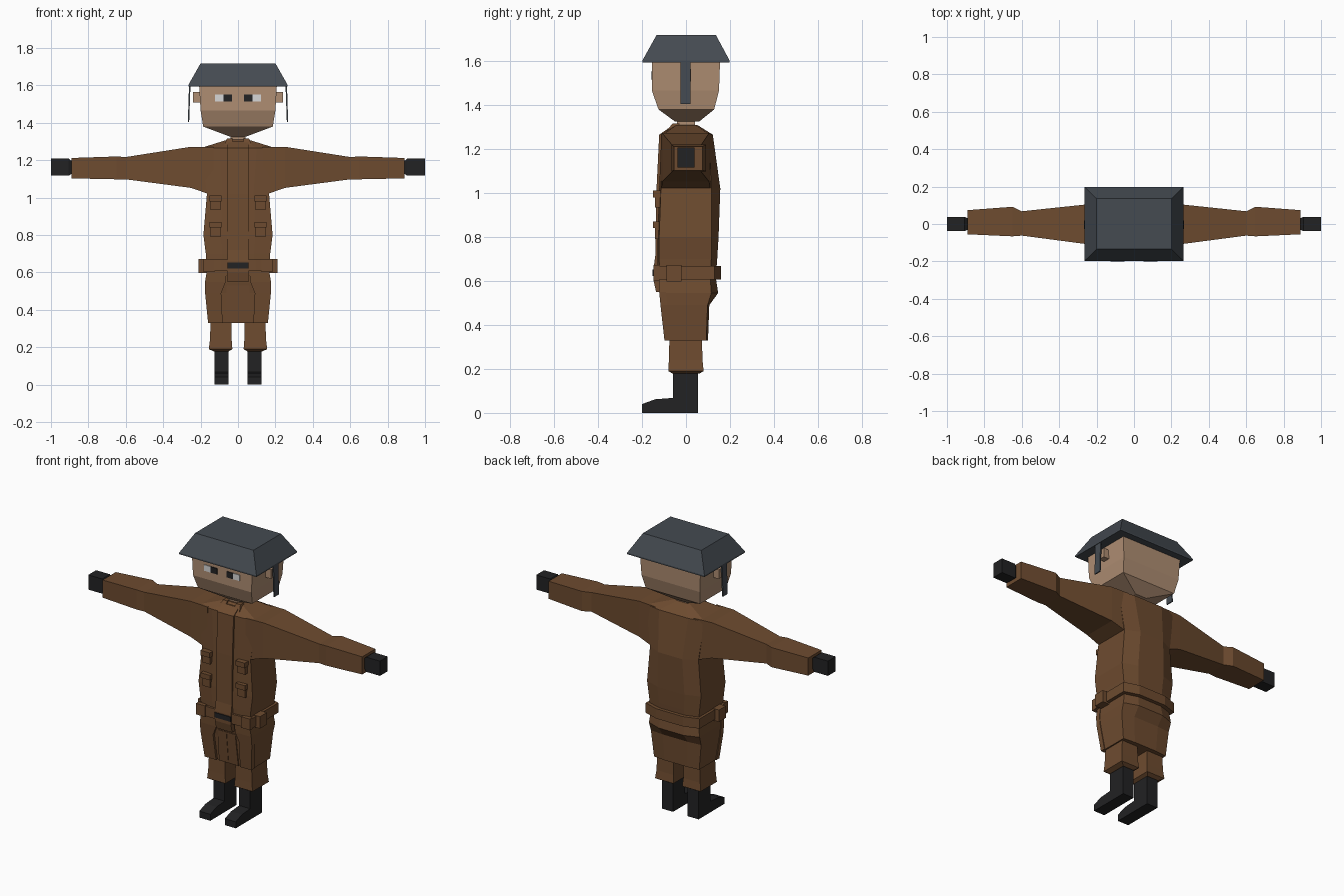
import bpy, bmesh

if "Cube" in bpy.data.objects:
    bpy.data.objects.remove(bpy.data.objects["Cube"])


def material(name, rgb):
    m = bpy.data.materials.new(name)
    m.diffuse_color = (*rgb, 1)
    m.use_nodes = True
    m.node_tree.nodes["Principled BSDF"].inputs["Base Color"].default_value = m.diffuse_color
    return m


BROWN = material("brown cloth", (0.155, 0.071, 0.029))
SKIN = material("skin", (0.43, 0.27, 0.17))
STEEL = material("helmet grey", (0.058, 0.069, 0.082))
BLACK = material("black leather", (0.016, 0.016, 0.017))
WHITE = material("eye white", (0.68, 0.68, 0.68))


def loft(name, rings, mat):
    """Skin equal-length rings of points and cap both ends."""
    bm = bmesh.new()
    vs = [[bm.verts.new(p) for p in r] for r in rings]
    n = len(vs[0])
    for a, b in zip(vs, vs[1:]):
        for i in range(n):
            j = (i + 1) % n
            bm.faces.new((a[i], a[j], b[j], b[i]))
    bm.faces.new(vs[0])
    bm.faces.new(vs[-1])
    bmesh.ops.recalc_face_normals(bm, faces=bm.faces)
    me = bpy.data.meshes.new(name)
    bm.to_mesh(me)
    bm.free()
    me.materials.append(mat)
    ob = bpy.data.objects.new(name, me)
    bpy.context.collection.objects.link(ob)
    return ob


def rect_z(z, x0, x1, y0, y1):
    return [(x0, y0, z), (x1, y0, z), (x1, y1, z), (x0, y1, z)]


def rect_x(x, y0, y1, z0, z1):
    return [(x, y0, z0), (x, y1, z0), (x, y1, z1), (x, y0, z1)]


def body_ring(z, w, yf, yb, side_back):
    """Flat front, straight sides, chamfered back."""
    return [(-w, yf + .008, z), (-w * .5, yf, z), (w * .5, yf, z), (w, yf + .008, z),
            (w, side_back, z), (w * .5, yb, z), (-w * .5, yb, z), (-w, side_back, z)]


def box(name, x0, x1, y0, y1, z0, z1, mat):
    return loft(name, [rect_z(z0, x0, x1, y0, y1), rect_z(z1, x0, x1, y0, y1)], mat)


def pair(name, rings, mat):
    """Build a part on both sides of the body."""
    for side, s in (("left", 1), ("right", -1)):
        loft(side + "_" + name, [[(s * x, y, z) for x, y, z in r] for r in rings], mat)


def box_pair(name, x0, x1, y0, y1, z0, z1, mat):
    pair(name, [rect_z(z0, x0, x1, y0, y1), rect_z(z1, x0, x1, y0, y1)], mat)


# Jacket
loft("jacket", [body_ring(*r) for r in (
    (.61, .165, -.128, .135, .112), (.70, .172, -.130, .142, .115),
    (.80, .185, -.130, .148, .117), (1.02, .166, -.122, .156, .115),
    (1.265, .20, -.112, .122, .105), (1.31, .055, -.05, .05, .04))], BROWN)

# Sleeves and hands
pair("sleeve", [rect_x(*r) for r in (
    (.13, -.113, .113, 1.01, 1.27), (.25, -.108, .105, 1.052, 1.272),
    (.60, -.062, .068, 1.098, 1.217), (.65, -.066, .092, 1.098, 1.220),
    (.89, -.055, .074, 1.103, 1.212))], BROWN)
pair("hand", [rect_x(*r) for r in (
    (.87, -.02, .02, 1.14, 1.18), (.905, -.038, .038, 1.117, 1.208),
    (1.0, -.038, .038, 1.117, 1.208))], BLACK)

# Front placket and collar edges
loft("placket", [rect_z(z, -.055, .055, y, y + .05) for z, y in (
    (.55, -.136), (.60, -.147), (.66, -.147), (.72, -.139),
    (1.02, -.134), (1.265, -.122), (1.30, -.072))], BROWN)
pair("collar", [rect_z(1.275, .03, .075, -.095, -.04),
                rect_z(1.315, .03, .06, -.062, -.03)], BROWN)

# Chest pockets with flaps
for tag, z0, z1, y in (("upper", .935, 1.005, -.142), ("lower", .79, .865, -.14)):
    box_pair(tag + "_pocket", .093, .147, y, -.11, z0, z1, BROWN)
    box_pair(tag + "_pocket_flap", .088, .152, y - .009, -.11, z1 - .025, z1 + .006, BROWN)

# Belt, buckle and pouches
loft("belt", [body_ring(z, .185, -.142, .16, .13) for z in (.607, .668)], BROWN)
box("buckle", -.055, .055, -.152, -.14, .622, .652, BLACK)
box_pair("belt_pouch", .13, .212, -.088, -.02, .598, .672, BROWN)
box_pair("front_pouch", .125, .185, -.147, -.12, .603, .672, BROWN)

# Coat skirt with raised front flaps
loft("skirt", [body_ring(*r) for r in (
    (.33, .155, -.085, .100, .092), (.49, .172, -.103, .106, .098),
    (.545, .174, -.112, .146, .115), (.62, .162, -.118, .135, .11))], BROWN)
pair("skirt_flap", [rect_z(z, a, b, y, y + .03) for z, a, b, y in (
    (.33, .082, .16, -.098), (.49, .09, .176, -.116),
    (.55, .065, .176, -.122), (.62, .06, .165, -.124))], BROWN)
pair("centre_panel", [rect_z(.33, .001, .066, -.092, -.06),
                      rect_z(.53, .001, .06, -.113, -.08)], BROWN)

# Trousers
pair("trouser_leg", [rect_z(*r) for r in (
    (.178, .05, .13, -.06, .06), (.19, .03, .156, -.08, .08),
    (.24, .034, .15, -.078, .075), (.35, .035, .146, -.075, .072))], BROWN)

# Boots
box_pair("boot_shaft", .05, .125, -.06, .055, 0, .19, BLACK)
pair("boot_toe", [[(x, -.06, 0), (x, -.2, 0), (x, -.2, .04), (x, -.14, .062), (x, -.06, .068)]
                  for x in (.05, .125)], BLACK)

# Head, neck and ears
box("neck", -.04, .04, -.04, .04, 1.28, 1.35, SKIN)
loft("head", [rect_z(*r) for r in (
    (1.325, -.04, .04, -.05, .06), (1.38, -.186, .186, -.125, .128),
    (1.465, -.2, .2, -.155, .15), (1.605, -.208, .208, -.155, .155))], SKIN)
box_pair("ear", .19, .24, -.02, .022, 1.508, 1.565, SKIN)

# Eyes
box_pair("eye_white", .078, .122, -.159, -.152, 1.515, 1.552, WHITE)
box_pair("pupil", .033, .078, -.159, -.152, 1.515, 1.552, BLACK)

# Helmet and hanging straps
loft("helmet", [rect_z(*r) for r in (
    (1.594, -.265, .265, -.198, .198), (1.603, -.265, .265, -.198, .198),
    (1.718, -.2, .2, -.134, .136))], STEEL)
pair("helmet_strap", [rect_z(1.405, .261, .268, -.026, .02),
                      rect_z(1.6, .254, .262, -.026, .02)], STEEL)
